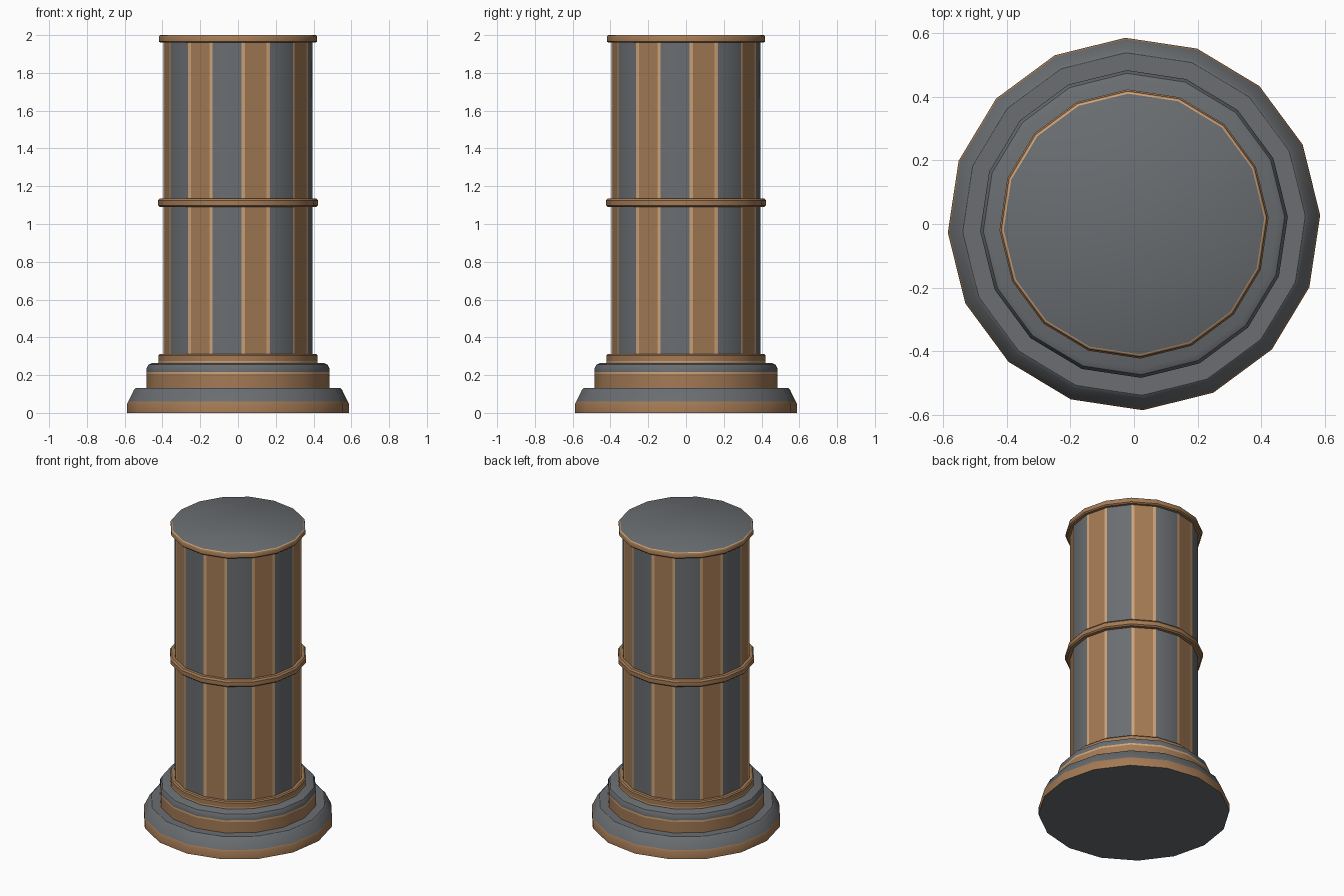
import bpy, bmesh, math
from mathutils import Vector

if "Cube" in bpy.data.objects:
    bpy.data.objects.remove(bpy.data.objects["Cube"])

SIDES = 16
START = math.radians(2.7)   # slight twist of the sixteen-sided outline


def material(name, rgb):
    m = bpy.data.materials.new(name)
    m.diffuse_color = (*rgb, 1)
    m.use_nodes = True
    m.node_tree.nodes["Principled BSDF"].inputs["Base Color"].default_value = m.diffuse_color
    return m


MATS = [material("stone_grey", (0.145, 0.155, 0.165)),
        material("bronze_brown", (0.37, 0.195, 0.09)),
        material("worn_edge_tan", (0.62, 0.37, 0.19))]
GREY, BROWN, TAN = 0, 1, 2


def corner(i, r, z):
    a = START + 2 * math.pi * i / SIDES
    return Vector((r * math.cos(a), r * math.sin(a), z))


def finish(name, bm):
    bmesh.ops.recalc_face_normals(bm, faces=bm.faces)
    mesh = bpy.data.meshes.new(name)
    bm.to_mesh(mesh)
    bm.free()
    for m in MATS:
        mesh.materials.append(m)
    obj = bpy.data.objects.new(name, mesh)
    bpy.context.collection.objects.link(obj)
    mesh.shade_smooth()
    mesh.set_sharp_from_angle(angle=math.radians(32))
    return obj


def turned(name, profile, colours, cap=GREY):
    """Closed sixteen-sided solid from (radius, z) points, one colour per band."""
    bm = bmesh.new()
    rings = [[bm.verts.new(corner(i, r, z)) for i in range(SIDES)] for r, z in profile]
    for lo, hi, col in zip(rings, rings[1:], colours):
        for i in range(SIDES):
            j = (i + 1) % SIDES
            bm.faces.new((lo[i], lo[j], hi[j], hi[i])).material_index = col
    for ring in (rings[0], rings[-1]):
        bm.faces.new(ring).material_index = cap
    return finish(name, bm)


# Bottom plinth: brown foot, grey sloped shoulder
turned("plinth",
       [(0.587, 0.0), (0.587, 0.05), (0.582, 0.06), (0.55, 0.125), (0.54, 0.132)],
       [BROWN, BROWN, GREY, GREY])

# Second step with a rounded grey top
turned("base_step",
       [(0.485, 0.125), (0.485, 0.205), (0.485, 0.217), (0.485, 0.235),
        (0.475, 0.255), (0.455, 0.265)],
       [BROWN, TAN, GREY, GREY, GREY])

# Collar under the shaft
turned("shaft_collar",
       [(0.422, 0.26), (0.422, 0.268), (0.422, 0.275), (0.422, 0.305), (0.415, 0.312)],
       [BROWN, TAN, BROWN, BROWN], BROWN)

# Shaft: alternate grey and brown sides, brown ones edged in tan
bm = bmesh.new()
R, Z0, Z1, EDGE = 0.395, 0.30, 1.97, 0.12
columns = []
for i in range(SIDES):
    columns.append((i, 0.0, TAN if i % 2 == 0 else GREY))
    if i % 2 == 0:
        columns += [(i, EDGE, BROWN), (i, 1 - EDGE, TAN)]
rails = []
for i, t, col in columns:
    rails.append([bm.verts.new(corner(i, R, z).lerp(corner(i + 1, R, z), t)) for z in (Z0, Z1)])
for k, (i, t, col) in enumerate(columns):
    a, b = rails[k], rails[(k + 1) % len(rails)]
    bm.faces.new((a[0], b[0], b[1], a[1])).material_index = col
for e in (0, 1):
    bm.faces.new([r[e] for r in rails]).material_index = GREY
finish("striped_shaft", bm)

# Rounded band around the middle
turned("middle_band",
       [(0.39, 1.09), (0.415, 1.09), (0.424, 1.098), (0.424, 1.125), (0.415, 1.136), (0.39, 1.136)],
       [BROWN] * 5, BROWN)

# Top rim with grey lid
turned("top_rim",
       [(0.39, 1.96), (0.412, 1.96), (0.42, 1.967), (0.42, 1.99), (0.416, 1.997), (0.411, 2.0)],
       [BROWN, BROWN, BROWN, BROWN, TAN])
